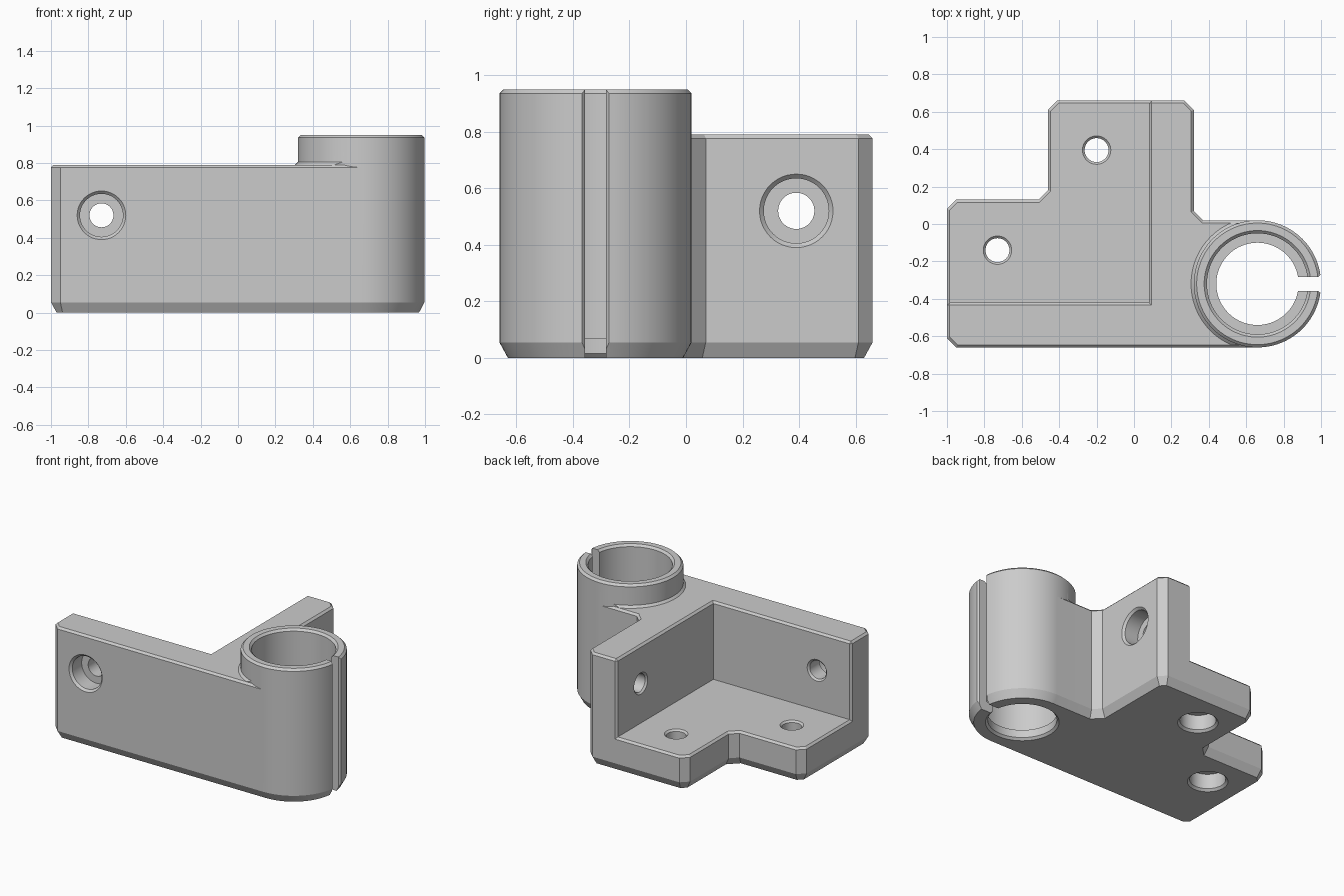
import bpy, bmesh, math
from mathutils import Vector

if "Cube" in bpy.data.objects:
    bpy.data.objects.remove(bpy.data.objects["Cube"], do_unlink=True)

WALL_TOP, FLOOR_TOP, DRUM_TOP = 0.79, 0.24, 0.95
DRUM = (0.66, -0.32, 0.0)      # clamp drum axis
EDGE = 0.014                   # small edge chamfer


def loft(name, loops):
    """Closed solid through a stack of equal-length loops."""
    bm = bmesh.new()
    rings = [[bm.verts.new(p) for p in loop] for loop in loops]
    n = len(rings[0])
    for a, b in zip(rings, rings[1:]):
        for i in range(n):
            j = (i + 1) % n
            bm.faces.new((a[i], a[j], b[j], b[i]))
    bm.faces.new(rings[0][::-1])
    bm.faces.new(rings[-1])
    bmesh.ops.recalc_face_normals(bm, faces=bm.faces)
    mesh = bpy.data.meshes.new(name)
    bm.to_mesh(mesh)
    bm.free()
    ob = bpy.data.objects.new(name, mesh)
    bpy.context.collection.objects.link(ob)
    return ob


def lathe(name, profile, loc, rot=(0, 0, 0), n=64):
    """Turned solid from (radius, height) points."""
    angles = [2 * math.pi * i / n for i in range(n)]
    ob = loft(name, [[(r * math.cos(a), r * math.sin(a), z) for a in angles]
                     for r, z in profile])
    ob.location, ob.rotation_euler = loc, rot
    return ob


def prism(name, pts, z0, z1):
    return loft(name, [[(x, y, z) for x, y in pts] for z in (z0, z1)])


def box(name, x0, x1, y0, y1, z0, z1):
    return prism(name, [(x0, y0), (x1, y0), (x1, y1), (x0, y1)], z0, z1)


def boolean(target, tool, operation):
    tool.hide_render = True
    bpy.context.view_layer.update()
    mod = target.modifiers.new("bool", 'BOOLEAN')
    mod.operation, mod.solver, mod.object = operation, 'EXACT', tool
    bpy.context.view_layer.objects.active = target
    bpy.ops.object.modifier_apply(modifier=mod.name)
    bpy.data.objects.remove(tool, do_unlink=True)


def inset(pts, d):
    """Mitred inward offset of a counter-clockwise outline; the drum end stays put."""
    out = []
    for i, p in enumerate(pts):
        a, b, c = Vector(pts[i - 1]), Vector(p), Vector(pts[(i + 1) % len(pts)])
        e1, e2 = (b - a).normalized(), (c - b).normalized()
        n1, n2 = Vector((-e1.y, e1.x)), Vector((-e2.y, e2.x))
        q = b + (n1 + n2) * (d / (1 + n1.dot(n2)))
        out.append((p[0] if p[0] > 0.65 else q.x, q.y))
    return out


# Bracket body with a sloped bottom edge
outline = [(-0.95, -0.66), (0.66, -0.66), (0.66, 0.02), (0.37, 0.02), (0.32, 0.07),
           (0.32, 0.61), (0.27, 0.66), (-0.41, 0.66), (-0.46, 0.61), (-0.46, 0.18),
           (-0.51, 0.13), (-0.95, 0.13), (-1.0, 0.08), (-1.0, -0.61)]
levels = [(0.0, 0.03), (0.055, 0.0), (WALL_TOP, 0.0)]
body = loft("clamp_bracket", [[(x, y, z) for x, y in inset(outline, d)] for z, d in levels])

# Open pocket that leaves the floor and two walls
boolean(body, box("pocket_cutter", -2, 0.08, -0.42, 2, FLOOR_TOP, 2), 'DIFFERENCE')

# Small chamfers on the square outer edges
bm = bmesh.new()
bm.from_mesh(body.data)
square = [e for e in bm.edges if len(e.link_faces) == 2
          and e.calc_face_angle_signed(0) > math.radians(80)
          and min(v.co.z for v in e.verts) > 0.2
          and min(v.co.x for v in e.verts) < 0.65]
bmesh.ops.bevel(bm, geom=square, offset=EDGE, offset_type='OFFSET', segments=1,
                profile=0.5, affect='EDGES')
bm.to_mesh(body.data)
bm.free()

# Sloped collar where the drum rises out of the wall top
collar = lathe("collar", [(0.33, 0.70), (0.36, 0.75), (0.36, 0.785), (0.335, 0.81)], DRUM, n=96)
boolean(collar, box("collar_trim", 0, 0.60, -0.645, 0.005, 0.6, 1), 'INTERSECT')
boolean(body, collar, 'UNION')

# Clamp drum
drum = lathe("drum", [(0.31, 0), (0.34, 0.055), (0.34, DRUM_TOP - 0.015),
                      (0.325, DRUM_TOP)], DRUM, n=96)
boolean(body, drum, 'UNION')

# Stepped bore with chamfered mouths
bore = lathe("bore_cutter", [(0.245, -0.01), (0.22, 0.015), (0.22, 0.07), (0.27, 0.07),
                             (0.27, DRUM_TOP - 0.015), (0.295, DRUM_TOP + 0.01)], DRUM, n=96)
boolean(body, bore, 'DIFFERENCE')

# Clamp slot, flared at the outside
half = [(0.70, 0.0375), (0.985, 0.0375), (1.02, 0.07)]
slot = [(x, DRUM[1] - w) for x, w in half] + [(x, DRUM[1] + w) for x, w in half[::-1]]
boolean(body, prism("slot_cutter", slot, -0.1, 1.1), 'DIFFERENCE')

# Counterbored screw holes: two in the floor, one in each wall
screw = [(0.14, -0.01), (0.115, 0.015), (0.115, 0.12), (0.064, 0.12),
         (0.064, 0.228), (0.086, 0.25)]
quarter = math.pi / 2
for loc, rot in [((-0.73, -0.14, 0), (0, 0, 0)),
                 ((-0.20, 0.395, 0), (0, 0, 0)),
                 ((-0.73, -0.66, 0.52), (-quarter, 0, 0)),
                 ((0.32, 0.39, 0.52), (0, -quarter, 0))]:
    boolean(body, lathe("screw_cutter", screw, loc, rot, 48), 'DIFFERENCE')

# Single grey finish
grey = bpy.data.materials.new("grey")
grey.use_nodes = True
colour = (0.6, 0.6, 0.6, 1.0)
grey.diffuse_color = colour
grey.node_tree.nodes["Principled BSDF"].inputs["Base Color"].default_value = colour
body.data.materials.clear()
body.data.materials.append(grey)
for face in body.data.polygons:
    face.material_index = 0

# Smooth drum and holes, crisp edges
bpy.ops.object.select_all(action='DESELECT')
body.select_set(True)
bpy.context.view_layer.objects.active = body
bpy.ops.object.shade_smooth_by_angle(angle=math.radians(25))
